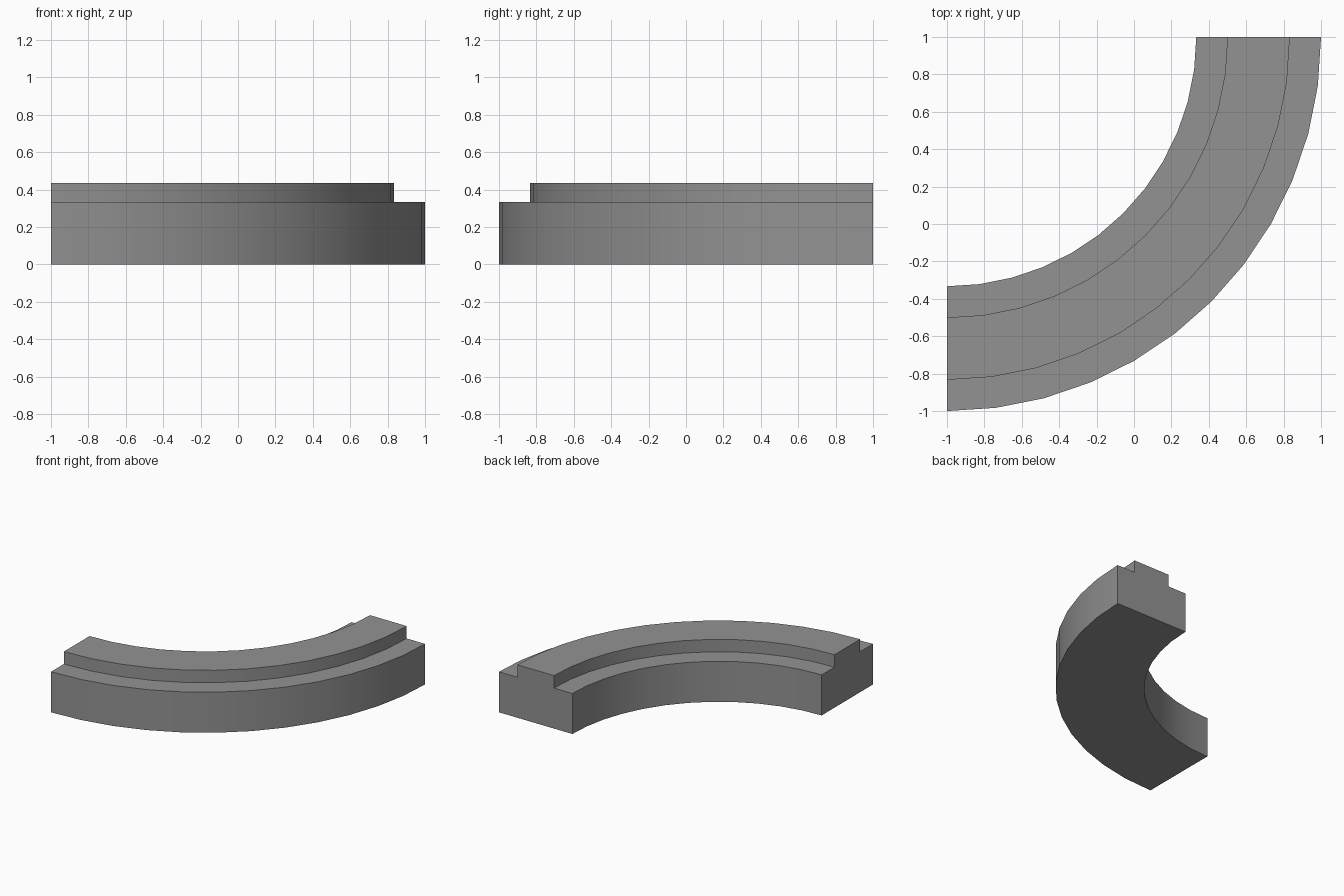
import bpy, bmesh, math
from mathutils import Vector

if "Cube" in bpy.data.objects:
    bpy.data.objects.remove(bpy.data.objects["Cube"])

SEGMENTS = 12
CENTRE = Vector((-1, 1, 0))

# Stepped cross-section: (radius, height)
PROFILE = [(1.333, 0), (2.0, 0), (2.0, 0.333), (1.833, 0.333),
           (1.833, 0.435), (1.5, 0.435), (1.5, 0.333), (1.333, 0.333)]

# Sweep the section through a quarter turn
bm = bmesh.new()
rings = []
for i in range(SEGMENTS + 1):
    a = math.radians(-90 * i / SEGMENTS)
    rings.append([bm.verts.new(CENTRE + Vector((r * math.cos(a), r * math.sin(a), z)))
                  for r, z in PROFILE])
n = len(PROFILE)
for a, b in zip(rings, rings[1:]):
    for j in range(n):
        k = (j + 1) % n
        bm.faces.new((a[j], a[k], b[k], b[j]))

# Flat end caps
bm.faces.new(rings[0])
bm.faces.new(rings[-1])
bmesh.ops.recalc_face_normals(bm, faces=bm.faces)

mesh = bpy.data.meshes.new("curved_track")
bm.to_mesh(mesh)
bm.free()
track = bpy.data.objects.new("curved_track", mesh)
bpy.context.collection.objects.link(track)

# Dark grey
grey = bpy.data.materials.new("dark_grey")
grey.diffuse_color = (0.29, 0.29, 0.29, 1)
grey.use_nodes = True
grey.node_tree.nodes["Principled BSDF"].inputs["Base Color"].default_value = grey.diffuse_color
mesh.materials.append(grey)

# Smooth curved walls, sharp steps
bpy.context.view_layer.objects.active = track
track.select_set(True)
bpy.ops.object.shade_smooth_by_angle(angle=math.radians(30))
